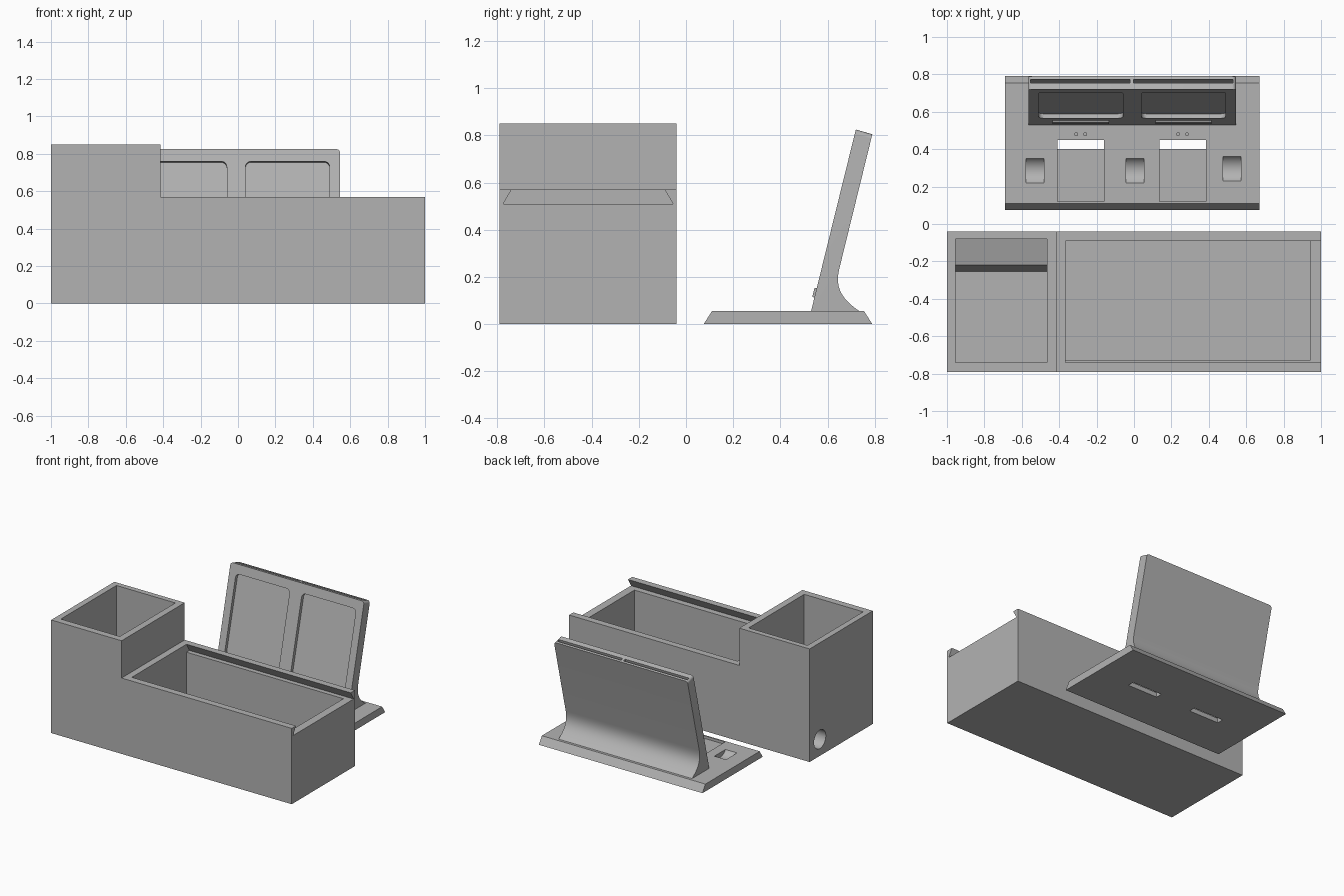
import bpy, bmesh, math
from mathutils import Matrix, Vector

old = bpy.data.objects.get("Cube")
if old:
    bpy.data.objects.remove(old, do_unlink=True)

grey = bpy.data.materials.new("plain grey")
grey.use_nodes = True
grey.diffuse_color = (0.45, 0.45, 0.45, 1)
grey.node_tree.nodes["Principled BSDF"].inputs["Base Color"].default_value = (0.45, 0.45, 0.45, 1)


def finish(name, bm, matrix=None):
    bmesh.ops.recalc_face_normals(bm, faces=bm.faces)
    if matrix:
        bm.transform(matrix)
    mesh = bpy.data.meshes.new(name)
    bm.to_mesh(mesh)
    bm.free()
    mesh.materials.append(grey)
    ob = bpy.data.objects.new(name, mesh)
    bpy.context.collection.objects.link(ob)
    return ob


def prism(name, points, axis, start, end, matrix=None, rounded=None, radius=0.03):
    """Extrude a 2D outline along x, y or z; optionally round chosen lengthwise or end edges."""
    place = {"x": lambda a, b, t: (t, a, b),
             "y": lambda a, b, t: (a, t, b),
             "z": lambda a, b, t: (a, b, t)}[axis]
    bm = bmesh.new()
    face = bm.faces.new([bm.verts.new(place(a, b, start)) for a, b in points])
    grown = bmesh.ops.extrude_face_region(bm, geom=[face])["geom"]
    shift = Vector(place(0, 0, end - start))
    bmesh.ops.translate(bm, vec=shift, verts=[g for g in grown if isinstance(g, bmesh.types.BMVert)])
    if rounded:
        edges = [e for e in bm.edges if rounded(e)]
        bmesh.ops.bevel(bm, geom=edges, offset=radius, segments=6, profile=0.5, affect="EDGES")
    return finish(name, bm, matrix)


def box(name, x, y, z, **options):
    outline = [(x[0], z[0]), (x[1], z[0]), (x[1], z[1]), (x[0], z[1])]
    return prism(name, outline, "y", y[0], y[1], **options)


def cylinder(name, axis, centre, radius, start, end, sides=48):
    ring = [(centre[0] + radius * math.cos(math.tau * i / sides),
             centre[1] + radius * math.sin(math.tau * i / sides)) for i in range(sides)]
    return prism(name, ring, axis, start, end)


def activate(ob):
    bpy.ops.object.select_all(action="DESELECT")
    ob.select_set(True)
    bpy.context.view_layer.objects.active = ob


def carve(ob, cutters):
    for cutter in cutters:
        cutter.hide_render = True
        mod = ob.modifiers.new("cut", "BOOLEAN")
        mod.operation, mod.solver, mod.object = "DIFFERENCE", "EXACT", cutter
        activate(ob)
        bpy.ops.object.modifier_apply(modifier=mod.name)
        bpy.data.objects.remove(cutter, do_unlink=True)
    activate(ob)
    bpy.ops.object.shade_smooth_by_angle(angle=math.radians(30))


# Storage box: tall bin beside a long bin with a dovetail lid track
storage = prism("storage_box",
                [(-1, 0), (1, 0), (1, 0.57), (-0.415, 0.57), (-0.415, 0.85), (-1, 0.85)],
                "y", -0.79, -0.04)
tall_cavity = prism("tall_cavity",
                    [(-0.74, 0.05), (-0.255, 0.05), (-0.22, 0.23), (-0.08, 0.27),
                     (-0.08, 0.9), (-0.74, 0.9)], "x", -0.955, -0.465)
long_cavity = box("long_cavity", (-0.365, 0.94), (-0.73, -0.09), (0.05, 0.6))
lid_track = prism("lid_track",
                  [(-0.775, 0.51), (-0.055, 0.51), (-0.096, 0.58), (-0.734, 0.58)],
                  "x", -0.365, 1.1)
side_hole = cylinder("side_hole", "x", (-0.162, 0.125), 0.07, -1.1, -0.47)
carve(storage, [tall_cavity, long_cavity, lid_track, side_hole])

# Stand base with bevelled front and back
base = prism("stand_base", [(0.075, 0), (0.79, 0), (0.755, 0.055), (0.11, 0.055)],
             "x", -0.69, 0.67)
cutters = []
for x in (-0.285, 0.26):
    span = (x - 0.125, x + 0.125)
    cutters.append(box("base_pocket", span, (0.12, 0.45), (0.035, 0.1)))
    cutters.append(box("base_slot", span, (0.4, 0.45), (-0.1, 0.1)))
    for side in (-1, 1):
        cutters.append(cylinder("pin_hole", "z", (x + side * 0.024, 0.48), 0.008, 0.03, 0.1, 16))
# Scooped finger dips
for x, y in ((-0.53, 0.285), (0.005, 0.285), (0.523, 0.295)):
    cutters.append(cylinder("finger_dip", "x", (y, 0.1), 0.08, x - 0.048, x + 0.048))
carve(base, cutters)

# Leaning back panel with a flared foot
foot = [Vector(p) for p in ((0.65, 0.235), (0.628, 0.147), (0.67, 0.1), (0.735, 0.055))]
curve = []
for i in range(13):
    t = i / 12
    p = sum((math.comb(3, k) * t**k * (1 - t)**(3 - k) * foot[k] for k in range(4)), Vector((0, 0)))
    curve.append(tuple(p))
outline = [(0.529, 0.05), (0.72, 0.825), (0.79, 0.805)] + curve + [(0.735, 0.05)]


def top_corner(edge):
    a, b = edge.verts
    return a.co.x == b.co.x and min(a.co.z, b.co.z) > 0.8


panel = prism("back_panel", outline, "x", -0.565, 0.545, rounded=top_corner, radius=0.02)
lean = Matrix.Translation((0, 0.53, 0.055)) @ Matrix.Rotation(-math.atan2(0.19, 0.77), 4, "X")


def depth_edge(edge):
    a, b = edge.verts
    return abs(a.co.y - b.co.y) > 0.01


cutters = []
for x in (-0.285, 0.265):
    cutters.append(box("front_recess", (x - 0.225, x + 0.225), (-0.05, 0.025), (0.146, 0.726),
                       matrix=lean, rounded=depth_edge))
for span in ((-0.553, -0.022), (-0.002, 0.529)):
    cutters.append(box("top_slot", span, (0.036, 0.056), (0.3, 0.9), matrix=lean))
carve(panel, cutters)

# Thin raised strips under the recesses
for side, x in (("right", -0.285), ("left", 0.265)):
    box(side + "_raised_strip", (x - 0.15, x + 0.15), (-0.009, 0.002), (0.06, 0.1), matrix=lean)
